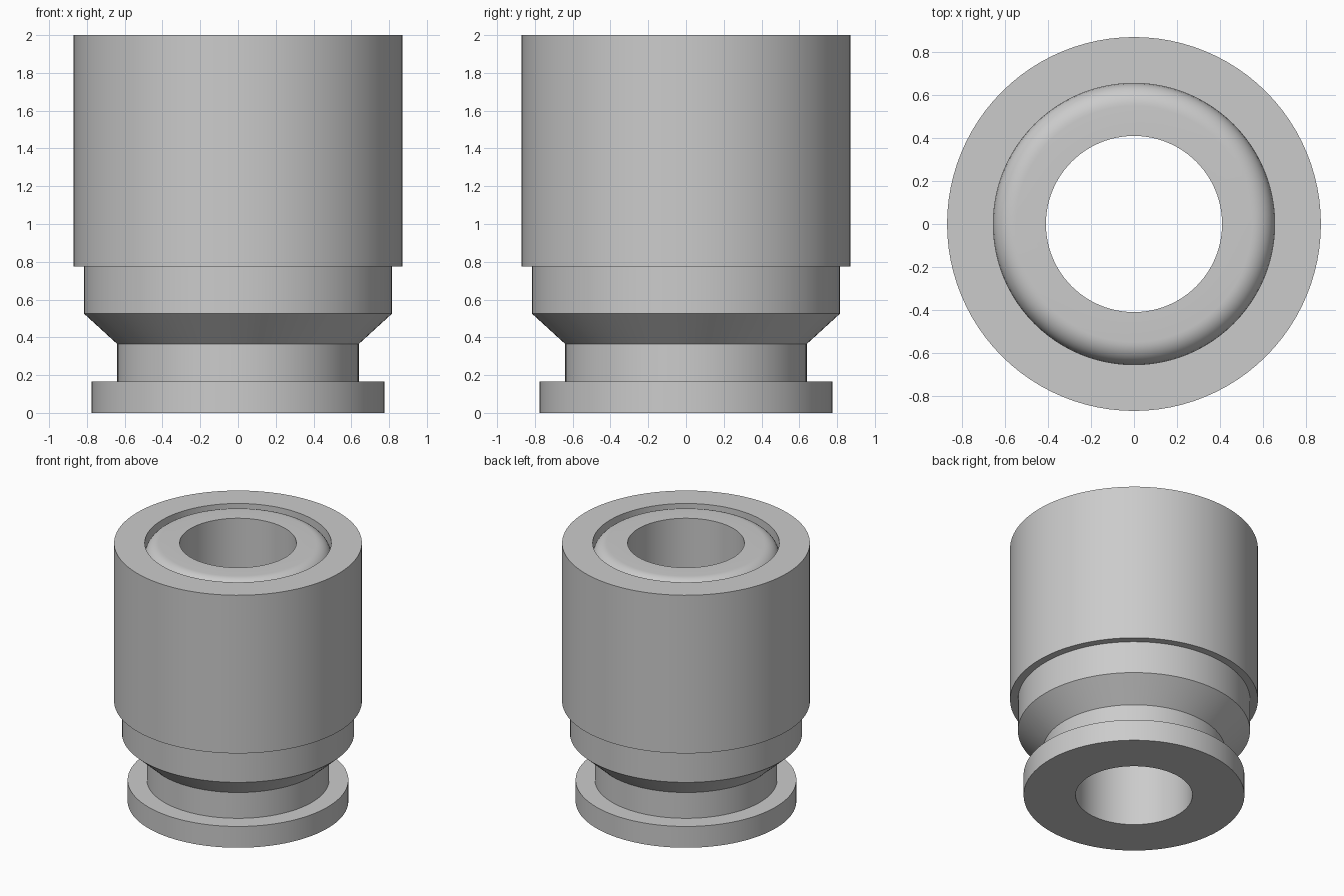
import bpy
import bmesh
from math import cos, sin, pi, radians

if "Cube" in bpy.data.objects:
    bpy.data.objects.remove(bpy.data.objects["Cube"], do_unlink=True)

SEGMENTS = 96
BORE, LIP, GROOVE, BODY, TOP = 0.41, 0.55, 0.655, 0.87, 2.0


def make_material(name, colour):
    mat = bpy.data.materials.new(name)
    mat.use_nodes = True
    mat.diffuse_color = colour
    mat.node_tree.nodes["Principled BSDF"].inputs["Base Color"].default_value = colour
    return mat


def lathe(name, profile, mat):
    """Spin a closed (radius, height) profile around the z axis."""
    bm = bmesh.new()
    verts = [bm.verts.new((r, 0, z)) for r, z in profile]
    edges = [bm.edges.new((verts[i - 1], verts[i])) for i in range(len(verts))]
    bmesh.ops.spin(bm, geom=verts + edges, cent=(0, 0, 0), axis=(0, 0, 1),
                   angle=2 * pi, steps=SEGMENTS, use_merge=True)
    bmesh.ops.remove_doubles(bm, verts=bm.verts, dist=0.0001)
    bmesh.ops.recalc_face_normals(bm, faces=bm.faces)
    mesh = bpy.data.meshes.new(name)
    bm.to_mesh(mesh)
    bm.free()
    mesh.materials.append(mat)
    obj = bpy.data.objects.new(name, mesh)
    bpy.context.collection.objects.link(obj)
    bpy.ops.object.select_all(action='DESELECT')
    obj.select_set(True)
    bpy.context.view_layer.objects.active = obj
    bpy.ops.object.shade_smooth_by_angle(angle=radians(30))
    return obj


# Foot flange, neck, cone, shoulder and main barrel
outside = [(0.775, 0), (0.775, 0.165), (0.64, 0.165), (0.64, 0.365),
           (0.815, 0.525), (0.815, 0.775), (BODY, 0.775), (BODY, TOP)]

# Rounded inner lip, tangent to the flat top and to the groove wall
radius = GROOVE - LIP
steps = 10
lip = [(LIP + radius * cos(a), TOP - radius + radius * sin(a))
       for a in (pi / 2 * i / steps for i in range(steps + 1))]

# Groove wall, lip and through bore
inside = [(GROOVE, TOP)] + lip + [(BORE, TOP), (BORE, 0)]

grey = make_material("plain grey", (0.6, 0.6, 0.6, 1))
lathe("stepped_bushing", outside + inside, grey)
